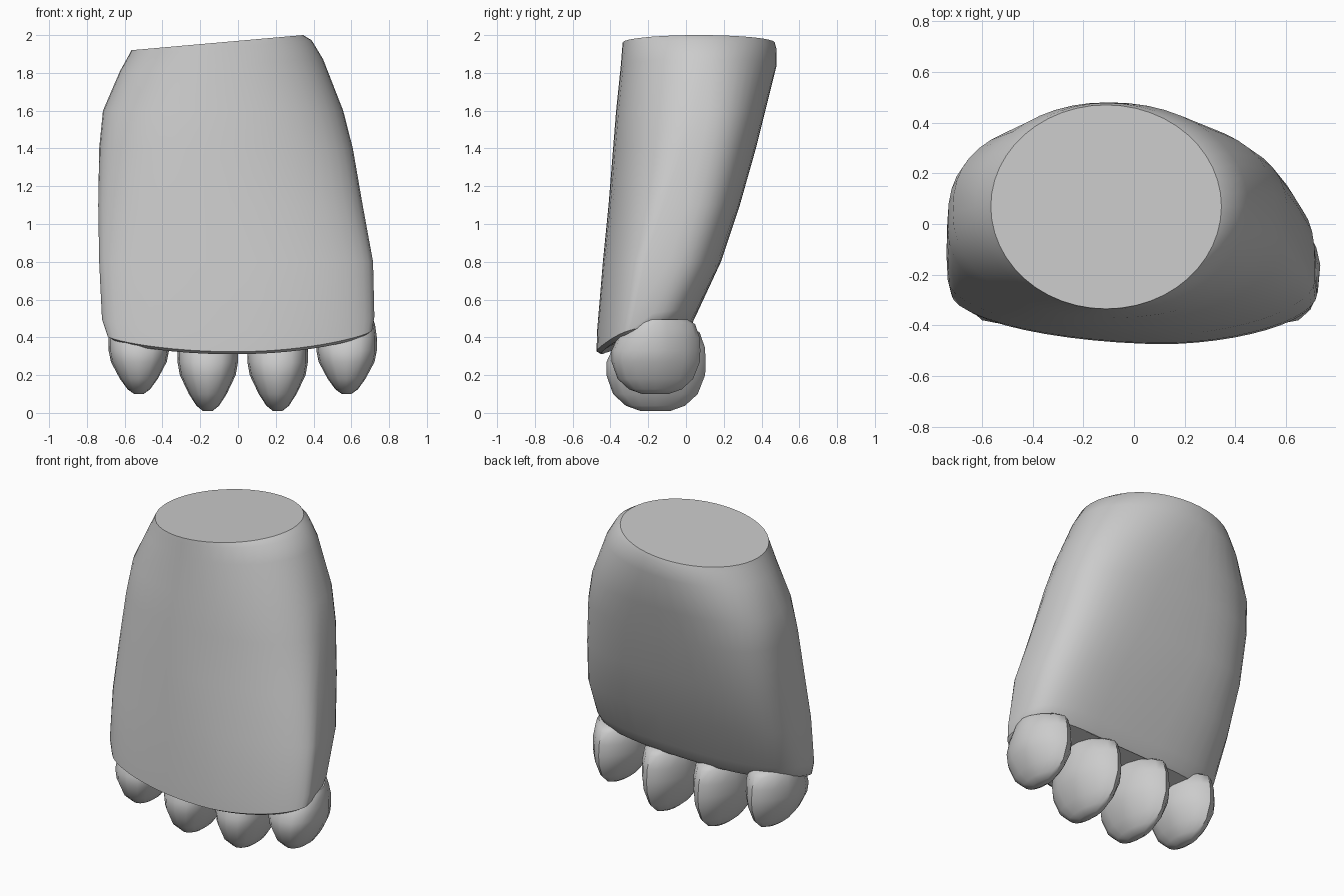
import bpy, bmesh, math

cube = bpy.data.objects.get("Cube")
if cube:
    bpy.data.objects.remove(cube)

grey = bpy.data.materials.new("plain_grey")
grey.use_nodes = True
grey.diffuse_color = (0.6, 0.6, 0.6, 1)
grey.node_tree.nodes["Principled BSDF"].inputs["Base Color"].default_value = (0.6, 0.6, 0.6, 1)


def oval(x0, x1, front, back, mid_x, mid_y, power_front, power_back, sides):
    """Closed outline with its own reach and roundness towards each side."""
    points = []
    for i in range(sides):
        a = math.tau * i / sides
        c, s = math.cos(a), math.sin(a)
        p = 2 / (power_back if s > 0 else power_front)
        x = mid_x + abs(c) ** p * (x1 - mid_x if c > 0 else x0 - mid_x)
        y = mid_y + abs(s) ** p * (back - mid_y if s > 0 else front - mid_y)
        points.append((x, y))
    return points


def loft(name, rings, smooth_angle):
    """Skin a stack of rings, listed from bottom to top, and cap both ends."""
    bm = bmesh.new()
    loops = [[bm.verts.new(p) for p in ring] for ring in rings]
    n = len(loops[0])
    for low, high in zip(loops, loops[1:]):
        for i in range(n):
            j = (i + 1) % n
            bm.faces.new((low[i], low[j], high[j], high[i]))
    bm.faces.new(loops[0][::-1])
    bm.faces.new(loops[-1])
    bmesh.ops.recalc_face_normals(bm, faces=bm.faces)
    mesh = bpy.data.meshes.new(name)
    bm.to_mesh(mesh)
    bm.free()
    mesh.materials.append(grey)
    obj = bpy.data.objects.new(name, mesh)
    bpy.context.collection.objects.link(obj)
    bpy.ops.object.select_all(action="DESELECT")
    obj.select_set(True)
    bpy.context.view_layer.objects.active = obj
    bpy.ops.object.shade_smooth_by_angle(angle=math.radians(smooth_angle))
    return obj


# Palm: height, left, right, front, back, middle x, middle y,
# front power, back power, wrist slant, knuckle curve
palm_sections = [
    (.305, -.66, .68, -.45, .01, .12, -.28, 1.9, 3.5, .02, 1),
    (.325, -.69, .71, -.474, .03, .12, -.3, 1.8, 3.5, .02, 1),
    (.44, -.72, .722, -.47, .06, .12, -.28, 1.8, 3.5, .01, .6),
    (.8, -.735, .715, -.44, .185, .06, -.22, 1.9, 3.6, 0, 0),
    (1.1, -.74, .66, -.41, .285, -.05, -.12, 2, 3.5, 0, 0),
    (1.4, -.735, .608, -.386, .37, -.08, -.02, 2.1, 3, 0, 0),
    (1.6, -.715, .557, -.37, .42, -.08, .04, 2.1, 2.6, 0, 0),
    (1.84, -.625, .45, -.345, .48, -.1, .07, 2, 2.1, .06, 0),
    (1.93, -.58, .39, -.338, .478, -.11, .07, 2, 2, .085, 0),
    (1.96, -.565, .345, -.335, .47, -.11, .07, 2, 2, .088, 0),
]
rings = []
for z, *shape, slant, curve in palm_sections:
    rings.append([(x, y, z + slant * (x + .11) + curve * (.1 * x * x + .28 * (y + .46)))
                  for x, y in oval(*shape, 48)])
loft("palm", rings, 35)

# Finger stumps: height, half width, front depth and back depth of each section
stump_sections = [(0, .025, .07, .07), (.025, .06, .14, .14), (.08, .1, .2, .2),
                  (.17, .148, .232, .235), (.23, .16, .232, .238), (.3, .16, .2, .234),
                  (.37, .15, .14, .21), (.395, .14, .1, .17)]
stumps = [("outer_right", -.525, .1, 1), ("inner_right", -.16, .01, 1.12),
          ("inner_left", .21, .01, 1.12), ("outer_left", .575, .1, 1)]
for name, cx, base, size in stumps:
    rings = []
    for h, w, front, back in stump_sections:
        outline = oval(-w, w, -front * size, back * size, 0, 0, 2.5, 1.55, 16)
        rings.append([(cx + x, y - .162, base + h * size) for x, y in outline])
    loft(name + "_finger_stump", rings, 40)
